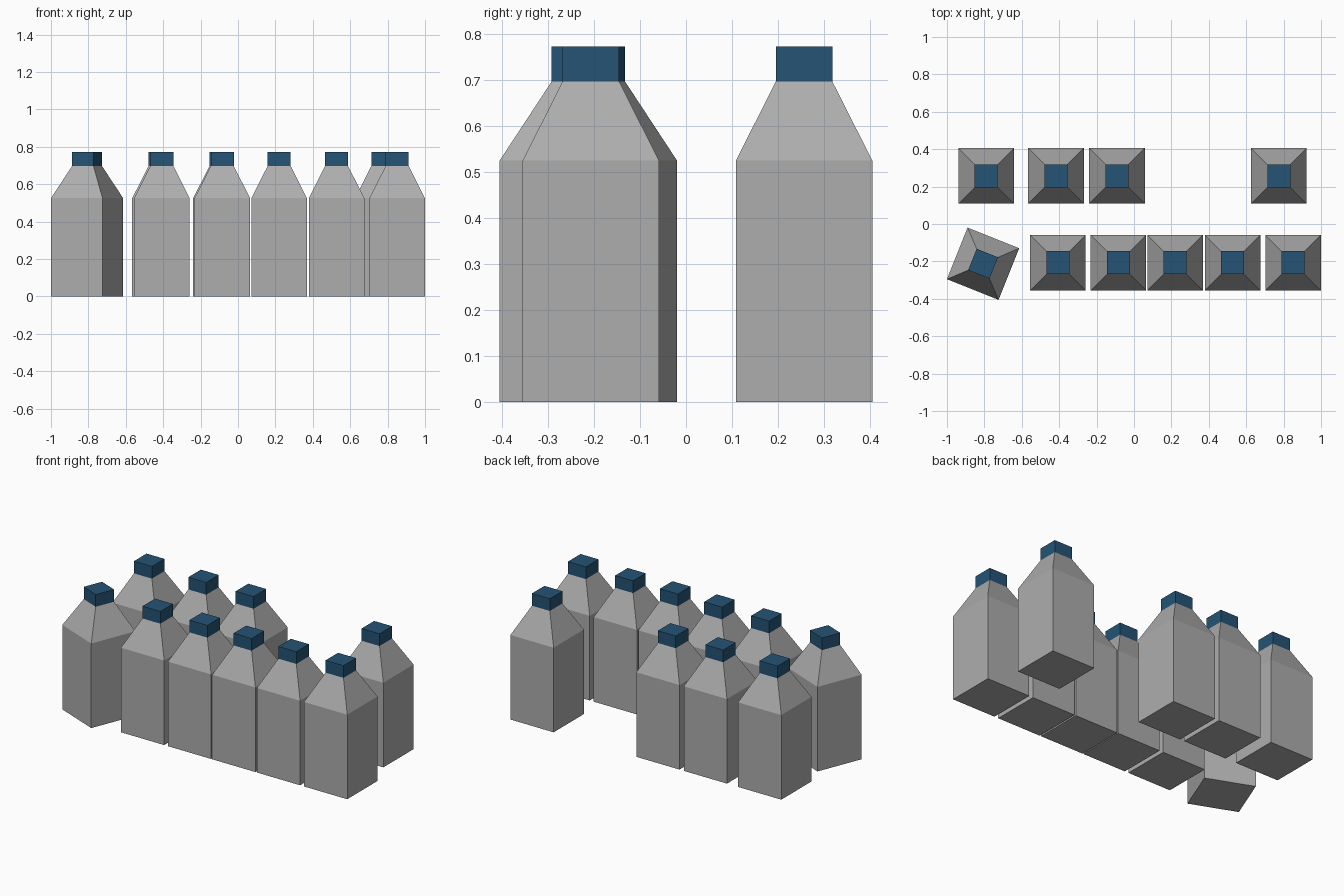
import bpy, bmesh, math

if "Cube" in bpy.data.objects:
    bpy.data.objects.remove(bpy.data.objects["Cube"])


def material(name, rgb):
    m = bpy.data.materials.new(name)
    m.diffuse_color = (*rgb, 1.0)
    m.use_nodes = True
    m.node_tree.nodes["Principled BSDF"].inputs["Base Color"].default_value = m.diffuse_color
    return m


GREY = material("bottle_grey", (0.42, 0.42, 0.42))
BLUE = material("cap_blue", (0.018, 0.088, 0.178))

BODY_W, CAP_W = 0.297, 0.123
SHOULDER_Z, NECK_Z, TOP_Z = 0.525, 0.697, 0.773


def square_loft(name, sections, mat):
    """Closed solid through stacked squares given as (width, z)."""
    bm = bmesh.new()
    rings = []
    for w, z in sections:
        h = w / 2
        rings.append([bm.verts.new((x * h, y * h, z))
                      for x, y in ((-1, -1), (1, -1), (1, 1), (-1, 1))])
    for a, b in zip(rings, rings[1:]):
        for i in range(4):
            j = (i + 1) % 4
            bm.faces.new((a[i], a[j], b[j], b[i]))
    bm.faces.new(rings[0][::-1])
    bm.faces.new(rings[-1])
    mesh = bpy.data.meshes.new(name)
    bm.to_mesh(mesh)
    bm.free()
    mesh.materials.append(mat)
    return mesh


# Shared meshes: square bottle with tapered shoulder, and its cap
body_mesh = square_loft("bottle_body", [(BODY_W, 0), (BODY_W, SHOULDER_Z), (CAP_W, NECK_Z)], GREY)
cap_mesh = square_loft("bottle_cap", [(CAP_W, NECK_Z), (CAP_W, TOP_Z)], BLUE)


def place_bottle(label, x, y, turn=0.0):
    for part, mesh in (("body", body_mesh), ("cap", cap_mesh)):
        ob = bpy.data.objects.new(f"{label}_{part}", mesh)
        ob.location = (x, y, 0)
        ob.rotation_euler.z = math.radians(turn)
        bpy.context.collection.objects.link(ob)


# Back row, with a gap before the last bottle
for i, x in enumerate((-0.79, -0.417, -0.091, 0.774)):
    place_bottle(f"back_bottle_{i + 1}", x, 0.257)

# Front row
for i, x in enumerate((-0.407, -0.084, 0.22, 0.527, 0.851)):
    place_bottle(f"front_bottle_{i + 1}", x, -0.207)

# Bottle turned out of line at the left end of the front row
place_bottle("turned_bottle", -0.807, -0.2125, -21.8)
